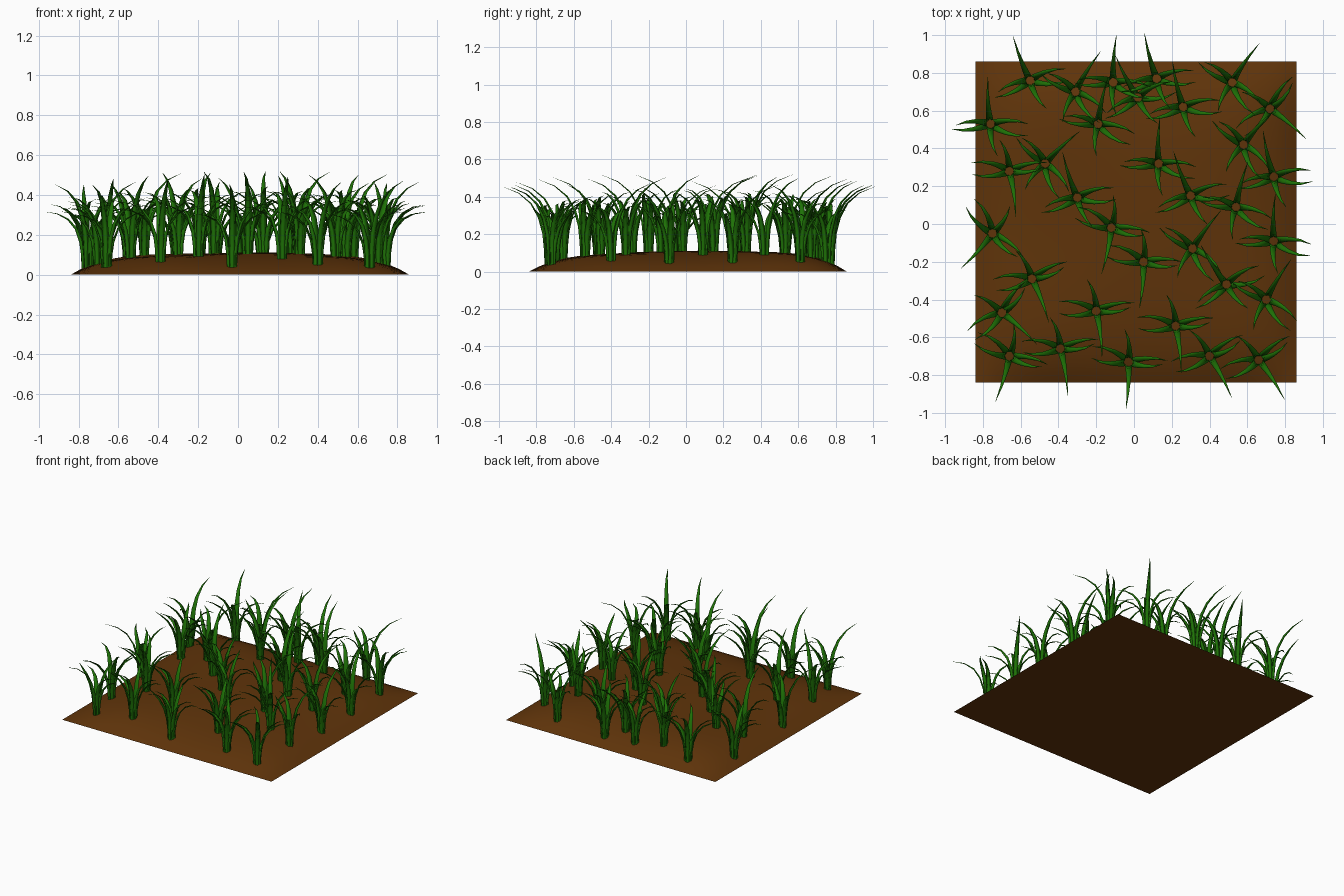
import bpy, bmesh
from math import sin, cos, radians
from mathutils import Vector

if "Cube" in bpy.data.objects:
    bpy.data.objects.remove(bpy.data.objects["Cube"])

def material(name, col):
    m = bpy.data.materials.new(name)
    m.diffuse_color = (*col, 1)
    m.use_nodes = True
    m.node_tree.nodes["Principled BSDF"].inputs["Base Color"].default_value = m.diffuse_color
    return m

soil_mat = material("soil", (0.115, 0.034, 0.003))
grass_mat = material("grass", (0.013, 0.17, 0.002))

# --- domed square of soil ---
C, H = 0.01, 0.85

def soil_z(x, y):
    u, v = min(abs(x - C) / H, 1), min(abs(y - C) / H, 1)
    dome = (1 - u ** 5) * (1 - v ** 5)
    return dome * (0.103 + 0.008 * sin(5 * x + 1) * cos(4 * y) + 0.012 * y)

bm = bmesh.new()
bmesh.ops.create_grid(bm, x_segments=32, y_segments=32, size=H)
for v in bm.verts:
    v.co.x += C
    v.co.y += C
    v.co.z = soil_z(v.co.x, v.co.y)
for f in bm.faces:
    f.smooth = True
base = [bm.verts.new((C + sx * H, C + sy * H, 0)) for sx, sy in ((-1, -1), (-1, 1), (1, 1), (1, -1))]
bm.faces.new(base)
me = bpy.data.meshes.new("soil")
bm.to_mesh(me)
bm.free()
me.materials.append(soil_mat)
bpy.context.collection.objects.link(bpy.data.objects.new("soil", me))

# --- grass clump: arching tapered blades round a hollow stem ---
LONG = [(.022, -.02), (.025, .07), (.034, .16), (.058, .245), (.10, .32), (.165, .375), (.25, .41)]
SHORT = [(.022, -.02), (.025, .06), (.034, .13), (.056, .20), (.092, .25), (.14, .28), (.19, .29)]
WIDTH = [.016, .018, .018, .0155, .0115, .0065, .0008]
# direction, profile, reach scale, height scale, sideways curl
BLADES = [(0, LONG, 1, 1, -.12), (62, SHORT, .95, 1.08, .35), (105, SHORT, 1.1, .95, -.3),
          (165, SHORT, .9, 1.15, .3), (220, SHORT, 1.1, .9, .4), (280, SHORT, 1.05, 1.02, -.35)]

def add_blade(bm, ang, prof, reach, tall, curl):
    rows = []
    n = len(prof)
    for i, (r, z) in enumerate(prof):
        t = i / (n - 1)
        r = prof[0][0] + (r - prof[0][0]) * reach
        a = radians(ang) + curl * t * t
        out, side = Vector((cos(a), sin(a), 0)), Vector((-sin(a), cos(a), 0))
        r0, z0 = prof[max(i - 1, 0)]
        r1, z1 = prof[min(i + 1, n - 1)]
        slope = Vector((r1 - r0, z1 - z0)).normalized()
        nrm = out * slope.y - Vector((0, 0, 1)) * slope.x
        p = out * r + Vector((0, 0, z * tall))
        w = WIDTH[i]
        pts = (p - side * w - nrm * w * .35, p + nrm * w * .25,
               p + side * w - nrm * w * .35, p + nrm * w * .08)
        rows.append([bm.verts.new(q) for q in pts])
    for a, b in zip(rows, rows[1:]):
        for k in range(4):
            j = (k + 1) % 4
            bm.faces.new((a[k], a[j], b[j], b[k])).smooth = True
    bm.faces.new(rows[0])
    bm.faces.new(rows[-1])

bm = bmesh.new()
for b in BLADES:
    add_blade(bm, *b)
bmesh.ops.recalc_face_normals(bm, faces=bm.faces)
clump = bpy.data.meshes.new("grass_clump")
bm.to_mesh(clump)
bm.free()
clump.materials.append(grass_mat)

# --- clumps: x, y, direction of the long blade ---
SPOTS = [(-.55, .76, 118), (-.31, .70, 65), (-.11, .75, 93), (.02, .67, 125), (.12, .77, 112),
         (.26, .62, 110), (.52, .75, 62), (.72, .61, -33), (-.19, .53, 85), (-.76, .53, 100),
         (-.66, .28, -75), (-.47, .32, 50), (-.30, .14, 115), (.13, .32, 95), (.58, .42, 55),
         (.74, .25, 110), (.30, .15, 118), (.54, .09, 82), (-.12, -.02, -95), (-.75, -.05, -125),
         (.74, -.09, 95), (.31, -.13, 60), (.05, -.20, -88), (-.54, -.29, -62), (.49, -.32, 130),
         (.70, -.40, 65), (-.70, -.47, -35), (-.20, -.46, -76), (.22, -.54, -76), (-.66, -.70, -100),
         (-.39, -.66, -74), (-.03, -.73, -86), (.40, -.70, -55), (.66, -.72, -50)]
for i, (x, y, d) in enumerate(SPOTS):
    ob = bpy.data.objects.new(f"grass_clump_{i + 1}", clump)
    ob.location = (x, y, soil_z(x, y))
    ob.rotation_euler.z = radians(d)
    bpy.context.collection.objects.link(ob)
